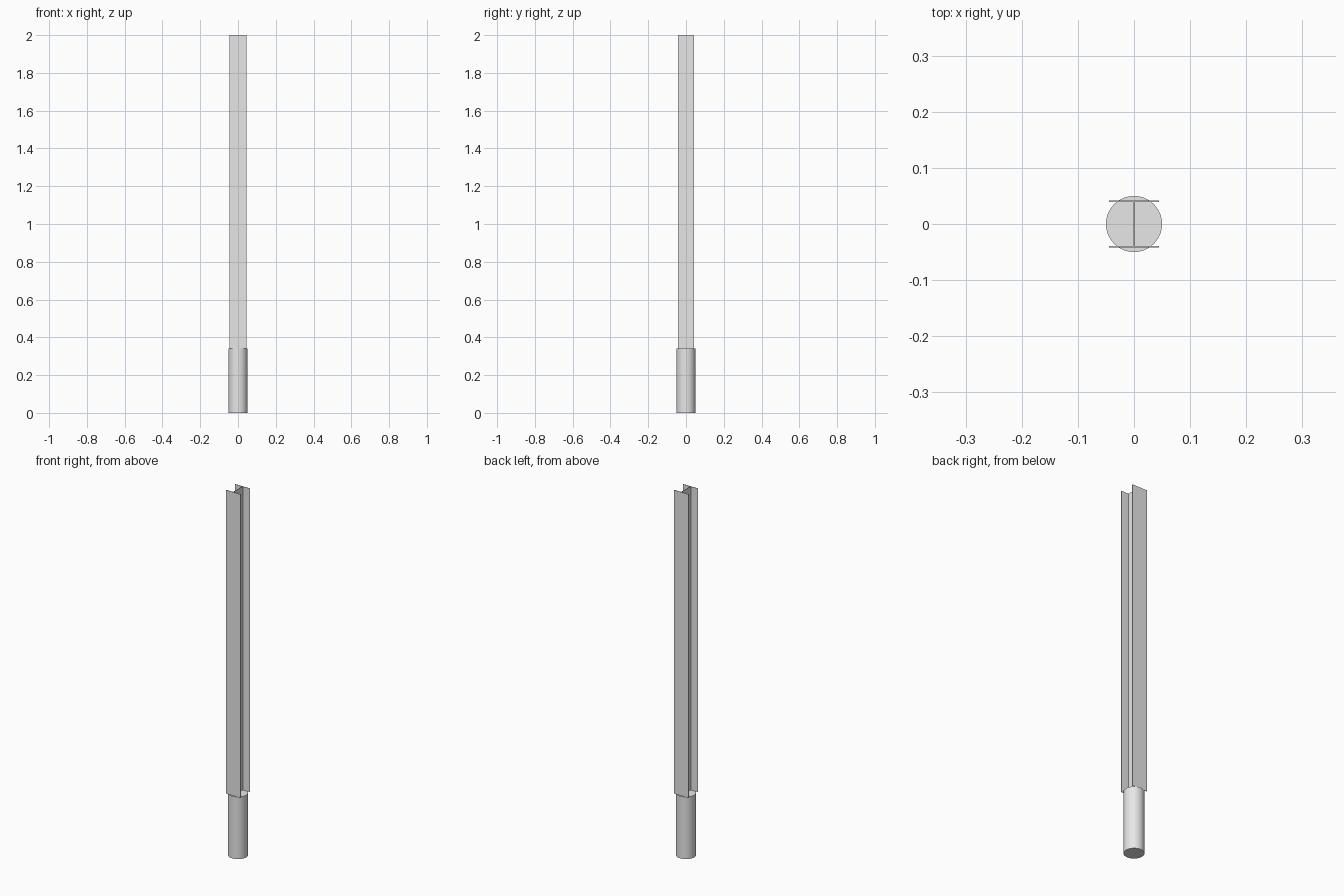
import bpy
import bmesh

cube = bpy.data.objects.get("Cube")
if cube:
    bpy.data.objects.remove(cube, do_unlink=True)

RADIUS, BASE_TOP, TOP = 0.05, 0.34, 2.0
HALF_WIDTH, HALF_DEPTH, THICK = 0.0445, 0.042, 0.0025

# Single light grey material
grey = bpy.data.materials.new("light_grey")
grey.use_nodes = True
colour = (0.8, 0.8, 0.8, 1)
grey.diffuse_color = colour
grey.node_tree.nodes["Principled BSDF"].inputs["Base Color"].default_value = colour

# Round footing
bpy.ops.mesh.primitive_cylinder_add(
    vertices=48, radius=RADIUS, depth=BASE_TOP, location=(0, 0, BASE_TOP / 2))
footing = bpy.context.object
footing.name = "round_footing"
footing.data.materials.append(grey)
bpy.ops.object.shade_smooth_by_angle()

# I-beam post: one quarter of the section, mirrored round into a closed outline
web, inner = THICK / 2, HALF_DEPTH - THICK
quarter = [(web, inner), (HALF_WIDTH, inner), (HALF_WIDTH, HALF_DEPTH)]
right_half = [(x, -y) for x, y in reversed(quarter)] + quarter
outline = right_half + [(-x, -y) for x, y in right_half]

bm = bmesh.new()
face = bm.faces.new([bm.verts.new((x, y, BASE_TOP)) for x, y in outline])
result = bmesh.ops.extrude_face_region(bm, geom=[face], use_keep_orig=True)
top_verts = [v for v in result["geom"] if isinstance(v, bmesh.types.BMVert)]
bmesh.ops.translate(bm, verts=top_verts, vec=(0, 0, TOP - BASE_TOP))
bmesh.ops.recalc_face_normals(bm, faces=bm.faces)
mesh = bpy.data.meshes.new("beam_post")
bm.to_mesh(mesh)
bm.free()
mesh.materials.append(grey)
post = bpy.data.objects.new("beam_post", mesh)
bpy.context.collection.objects.link(post)
